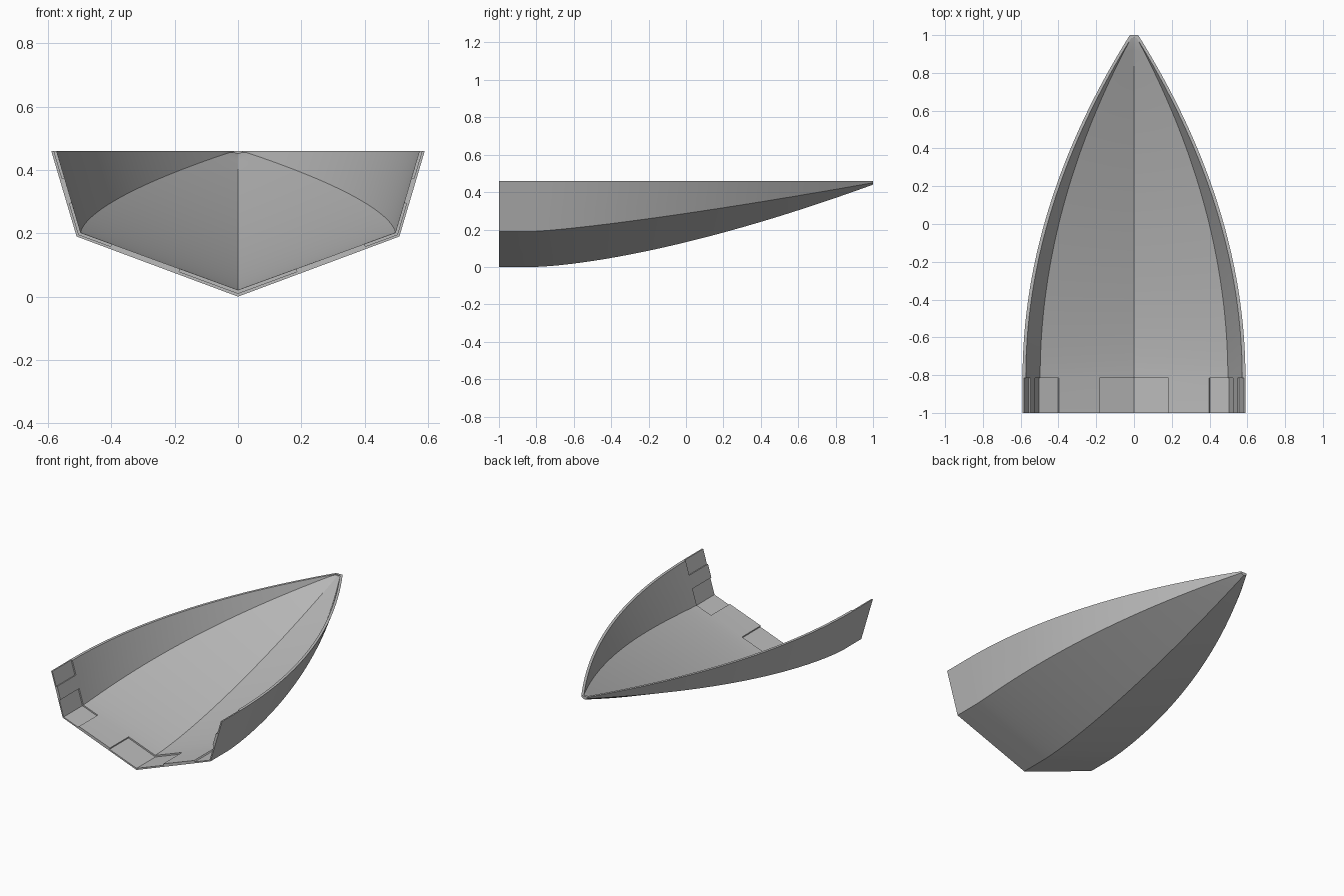
import bpy, bmesh, math
from mathutils import Vector

cube = bpy.data.objects.get("Cube")
if cube:
    bpy.data.objects.remove(cube, do_unlink=True)

STERN, JOINT, BOW, TOP = -1.0, -0.815, 1.0, 0.46
# Position round the half section: 0 keel, 1 chine, 2 rim
BREAKS = [0, 0.37, 0.8, 1, 1.37, 1.67, 2]
RECESSED = [True, False, True, True, False, True]
STEPS = 44


def corners(y, inner):
    """Keel, chine and rim corners of the half section at y."""
    t = max(0.0, (y - JOINT) / (BOW - JOINT))
    keel = Vector((0, y, 0.44 * t ** 1.5))
    chine = Vector((0.51 - 0.49 * t ** 2, y, 0.19 + 0.26 * t ** 1.24))
    rim = Vector((0.59 - 0.568 * t ** 2, y, TOP))
    if inner:
        keel.z = min(keel.z + 0.021, TOP - 0.008)
        chine.x = max(chine.x - 0.013, 0.004)
        chine.z = min(chine.z + 0.012, TOP - 0.004)
        rim.x = max(rim.x - 0.017, 0.006)
    return keel, chine, rim


def point(y, p, depth):
    """Point on the shell; depth 0 is the outside, 1 the inside."""
    def on_skin(inner):
        k, c, r = corners(y, inner)
        return k.lerp(c, p) if p <= 1 else c.lerp(r, p - 1)
    return on_skin(False).lerp(on_skin(True), depth)


def row(y, depth):
    return [point(y, p, depth) for p in BREAKS]


bm = bmesh.new()


def face(points):
    """Add a face and its mirror image, skipping collapsed corners."""
    ring = []
    for q in points:
        if all((q - r).length > 1e-5 for r in ring):
            ring.append(q)
    if len(ring) < 3:
        return
    bm.faces.new([bm.verts.new(q) for q in ring])
    bm.faces.new([bm.verts.new((-q.x, q.y, q.z)) for q in reversed(ring)])


def strip(a, b):
    for i in range(len(a) - 1):
        face([a[i], a[i + 1], b[i + 1], b[i]])


def centre(points):
    return [Vector((0, q.y, q.z)) for q in points]


# Outer and inner skins with the rim between them
ys = [JOINT + (BOW - JOINT) * i / STEPS for i in range(STEPS + 1)]
outer = [row(y, 0) for y in ys]
inner = [row(min(y, BOW - 0.015), 1) for y in ys]
strip(row(STERN, 0), outer[0])
for i in range(STEPS):
    strip(outer[i], outer[i + 1])
    strip(inner[i], inner[i + 1])
    face([outer[i][-1], outer[i + 1][-1], inner[i + 1][-1], inner[i][-1]])

# Blunt bow tip, inside and outside
strip(outer[-1], centre(outer[-1]))
strip(inner[-1], centre(inner[-1]))
tip = [outer[-1][-1], inner[-1][-1]]
face(tip + centre(tip)[::-1])

# Stern joint with alternating half-thickness recesses
for i, cut in enumerate(RECESSED):
    span = BREAKS[i:i + 2]
    depth = 0.5 if cut else 1
    a, b = ([point(y, p, depth) for p in span] for y in (STERN, JOINT))
    strip(a, b)
    strip([point(STERN, p, 0) for p in span], a)
    if cut:
        strip(b, [point(JOINT, p, 1) for p in span])
    if i and cut != RECESSED[i - 1]:
        strip([point(y, span[0], 0.5) for y in (STERN, JOINT)],
              [point(y, span[0], 1) for y in (STERN, JOINT)])
face([point(STERN, 2, 0), point(JOINT, 2, 0), point(JOINT, 2, 0.5), point(STERN, 2, 0.5)])
face([point(JOINT, 2, 0), point(JOINT, 2, 0.5), point(JOINT, 2, 1)])

bmesh.ops.remove_doubles(bm, verts=bm.verts, dist=1e-5)
bmesh.ops.recalc_face_normals(bm, faces=bm.faces)
mesh = bpy.data.meshes.new("hull_shell")
bm.to_mesh(mesh)
bm.free()
hull = bpy.data.objects.new("hull_shell", mesh)
bpy.context.collection.objects.link(hull)

# Plain grey finish
grey = bpy.data.materials.new("plain_grey")
grey.use_nodes = True
colour = (0.5, 0.5, 0.5, 1)
grey.diffuse_color = colour
grey.node_tree.nodes["Principled BSDF"].inputs["Base Color"].default_value = colour
mesh.materials.append(grey)

bpy.context.view_layer.objects.active = hull
hull.select_set(True)
bpy.ops.object.shade_smooth_by_angle(angle=math.radians(30))
